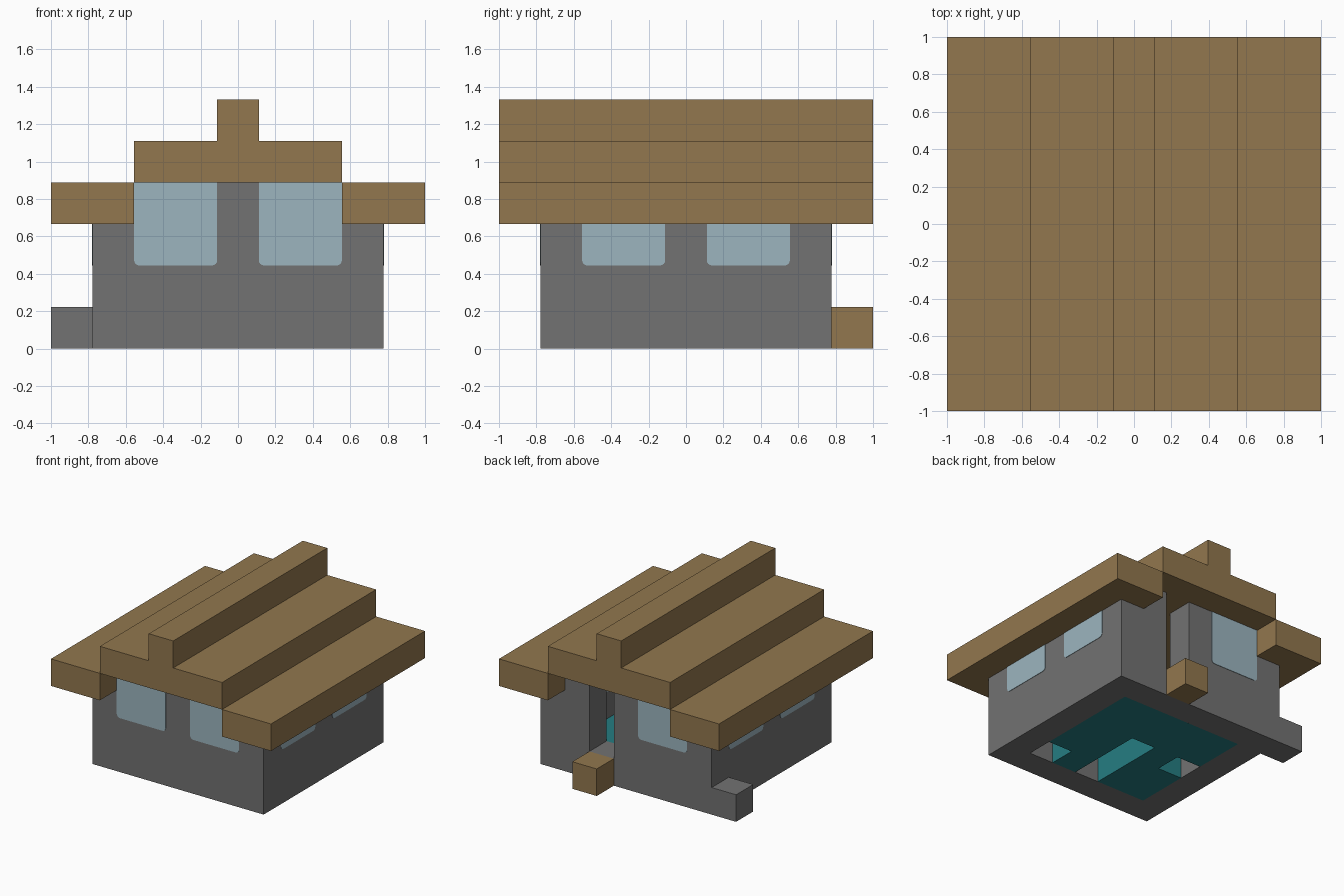
import bpy, bmesh, math
from mathutils import Matrix, Vector

U = 2 / 9  # one building block

cube = bpy.data.objects.get("Cube")
if cube:
    bpy.data.objects.remove(cube, do_unlink=True)


def material(name, r, g, b):
    def linear(c):
        c /= 255
        return c / 12.92 if c <= 0.04045 else ((c + 0.055) / 1.055) ** 2.4
    colour = (linear(r), linear(g), linear(b), 1)
    mat = bpy.data.materials.new(name)
    mat.use_nodes = True
    mat.diffuse_color = colour
    mat.node_tree.nodes["Principled BSDF"].inputs["Base Color"].default_value = colour
    return mat


stone = material("grey stone", 114, 114, 114)
wood = material("brown wood", 146, 119, 78)
glass = material("pale blue glass", 156, 181, 191)
teal = material("teal floor", 37, 125, 130)


def add_object(name, bm, mat):
    bmesh.ops.recalc_face_normals(bm, faces=bm.faces)
    mesh = bpy.data.meshes.new(name)
    bm.to_mesh(mesh)
    bm.free()
    mesh.materials.append(mat)
    obj = bpy.data.objects.new(name, mesh)
    bpy.context.collection.objects.link(obj)
    return obj


def prism(name, profile, y0, y1, mat, turn=0):
    """Extrude an (x, z) profile along y, in blocks, then turn it about z."""
    bm = bmesh.new()
    face = bm.faces.new([bm.verts.new((x * U, y0 * U, z * U)) for x, z in profile])
    out = bmesh.ops.extrude_face_region(bm, geom=[face], use_keep_orig=True)
    moved = [v for v in out["geom"] if isinstance(v, bmesh.types.BMVert)]
    bmesh.ops.translate(bm, verts=moved, vec=Vector((0, (y1 - y0) * U, 0)))
    bmesh.ops.rotate(bm, verts=bm.verts, matrix=Matrix.Rotation(turn, 3, "Z"))
    return add_object(name, bm, mat)


def rect(x0, x1, z0, z1):
    return [(x0, z0), (x1, z0), (x1, z1), (x0, z1)]


# Walls: stepped gable ends, the back one with a doorway notch
gable_left = [(-3.5, 0), (3.5, 0), (3.5, 3), (2.5, 3), (2.5, 4)]
gable_right = [(-2.5, 4), (-2.5, 3), (-3.5, 3)]
doorway = [(1.5, 4), (1.5, 1), (0.5, 1), (0.5, 4)]
prism("front_wall", gable_left + gable_right, -3.5, -2.5, stone)
prism("back_wall", gable_left + doorway + gable_right, 2.5, 3.5, stone)
for side, x in (("left", 2.5), ("right", -3.5)):
    prism(side + "_wall", rect(x, x + 1, 0, 3), -2.5, 2.5, stone)

# Roof: two eaves and a stepped ridge
for side, x in (("left", 2.5), ("right", -4.5)):
    prism(side + "_eave", rect(x, x + 2, 3, 4), -4.5, 4.5, wood)
half = [(2.5, 4), (2.5, 5), (0.5, 5), (0.5, 6)]
prism("roof_ridge", half + [(-x, z) for x, z in reversed(half)], -4.5, 4.5, wood)

# Outside blocks
prism("door_step", rect(0.5, 1.5, 0, 1), 3.5, 4.5, wood)
prism("corner_block", rect(-4.5, -3.5, 0, 1), 2.5, 3.5, stone)

# Floor with missing blocks
missing = {(2, -2), (0, -2), (0, -1), (0, 0), (-2, 0)}
bm = bmesh.new()
bmesh.ops.create_grid(bm, x_segments=5, y_segments=5, size=2.5 * U)
gaps = []
for f in bm.faces:
    c = f.calc_center_median() / U
    if (round(c.x), round(c.y)) in missing:
        gaps.append(f)
bmesh.ops.delete(bm, geom=gaps, context="FACES")
for f in bm.faces:
    f.normal_update()
    if f.normal.z < 0:
        f.normal_flip()
floor = add_object("floor", bm, teal)
up = floor.data.polygons[0].normal.z
solid = floor.modifiers.new("thickness", "SOLIDIFY")
solid.thickness = U
solid.offset = 1 if up > 0 else -1


# Windows: thin panes with rounded lower corners, on both faces of each wall
def pane(x, top, r=0.13):
    points = [(x + 1, top), (x - 1, top)]
    for cx, start in ((x - 1 + r, 180), (x + 1 - r, 270)):
        for k in range(5):
            a = math.radians(start + k * 22.5)
            points.append((cx + r * math.cos(a), 2 + r + r * math.sin(a)))
    return points


walls = (("front", 0, 4, (-1.5, 1.5)), ("left", 90, 3, (-1.5, 1.5)),
         ("back", 180, 4, (1.5,)), ("right", 270, 3, (-1.5, 1.5)))
for wall, angle, top, centres in walls:
    for i, x in enumerate(centres):
        for face, y in (("outer", -3.5), ("inner", -2.5)):
            prism(f"{wall}_{face}_window_{i + 1}", pane(x, top), y - 0.015, y + 0.015,
                  glass, math.radians(angle))
